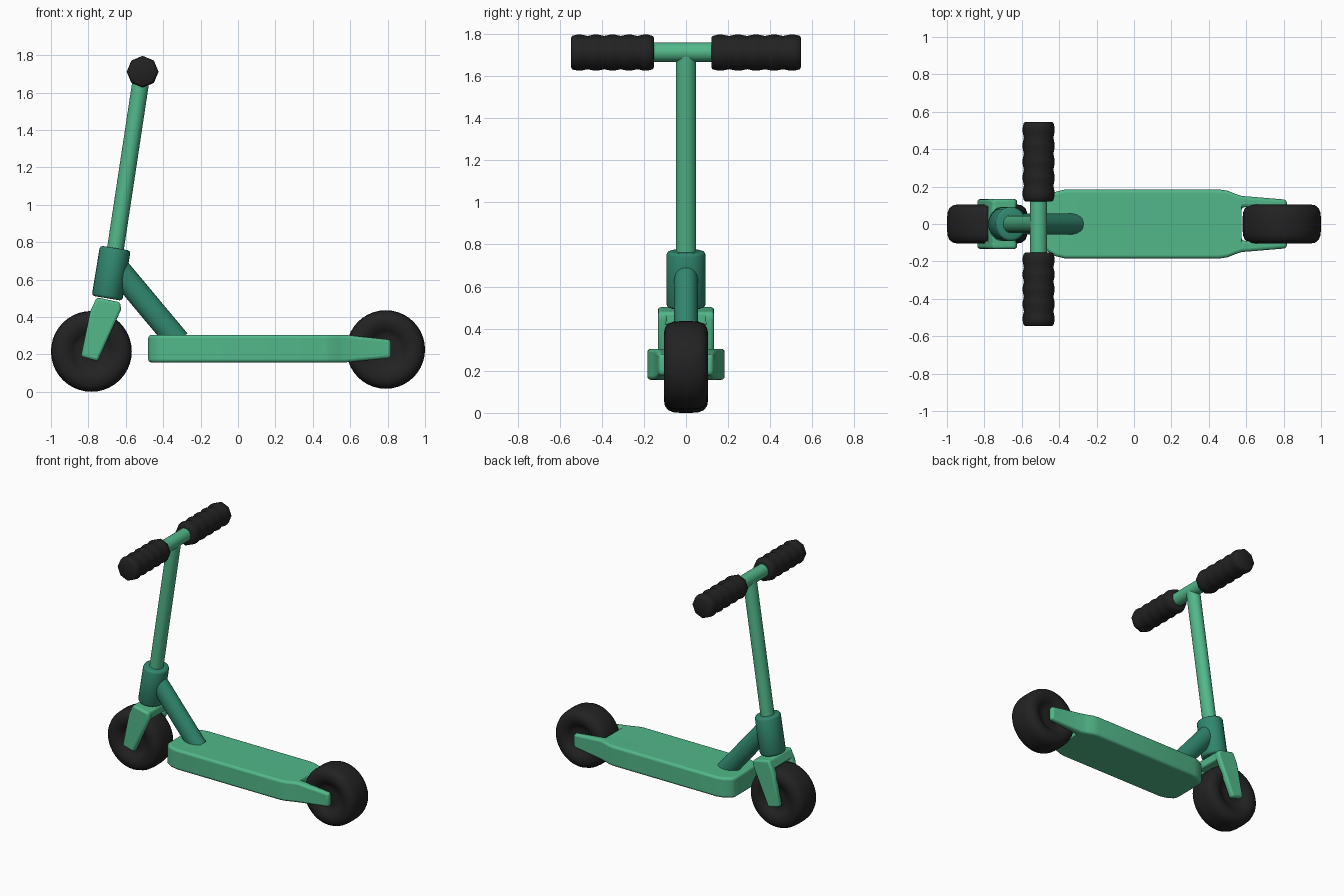
import bpy, bmesh, math
from mathutils import Vector, Matrix

if "Cube" in bpy.data.objects:
    bpy.data.objects.remove(bpy.data.objects["Cube"])


def material(name, color):
    m = bpy.data.materials.new(name)
    m.diffuse_color = (*color, 1)
    m.use_nodes = True
    m.node_tree.nodes["Principled BSDF"].inputs["Base Color"].default_value = m.diffuse_color
    return m


GREEN = material("light green", (0.084, 0.479, 0.254))
TEAL = material("dark teal", (0.03, 0.242, 0.156))
BLACK = material("rubber black", (0.016, 0.016, 0.016))


def finish(name, bm, mat, bevel=0.0, angle=40):
    bmesh.ops.recalc_face_normals(bm, faces=bm.faces)
    me = bpy.data.meshes.new(name)
    bm.to_mesh(me)
    bm.free()
    me.materials.append(mat)
    ob = bpy.data.objects.new(name, me)
    bpy.context.collection.objects.link(ob)
    if bevel:
        b = ob.modifiers.new("bevel", 'BEVEL')
        b.width, b.segments, b.limit_method = bevel, 3, 'ANGLE'
        b.angle_limit = math.radians(32)
    bpy.ops.object.select_all(action='DESELECT')
    ob.select_set(True)
    bpy.context.view_layer.objects.active = ob
    bpy.ops.object.shade_smooth_by_angle(angle=math.radians(angle))
    return ob


def lathe(name, origin, axis, profile, mat, segs=24, flat=1.0, phase=0.0, angle=50):
    """Closed turned shape: profile of (radius, height) along an axis; flat scales the side radius."""
    z = Vector(axis).normalized()
    if abs(z.y) > 0.9:
        x = Vector((1, 0, 0))
        y = z.cross(x)
    else:
        y = Vector((0, 1, 0))
        x = y.cross(z)
    o = Vector(origin)
    bm = bmesh.new()
    rings = []
    for r, h in profile:
        ring = []
        for i in range(segs):
            a = math.tau * i / segs + phase
            ring.append(bm.verts.new(o + z * h + x * (r * math.cos(a)) + y * (r * flat * math.sin(a))))
        rings.append(ring)
    for a, b in zip(rings, rings[1:]):
        for i in range(segs):
            j = (i + 1) % segs
            bm.faces.new((a[i], a[j], b[j], b[i]))
    bm.faces.new(rings[0])
    bm.faces.new(rings[-1])
    return finish(name, bm, mat, angle=angle)


def tube(name, p0, p1, r, mat, flat=1.0, round_end=0.0):
    d = Vector(p1) - Vector(p0)
    n, e = d.length, round_end
    prof = [(r, 0), (r, n)]
    if e:
        prof = [(r - e, 0), (r - e * .3, e * .3), (r, e), (r, n - e), (r - e * .3, n - e * .3), (r - e, n)]
    return lathe(name, p0, d, prof, mat, flat=flat)


def add_prism(bm, pts, y0, y1):
    """Side profile (x, z) extruded across y."""
    a = [bm.verts.new((x, y0, z)) for x, z in pts]
    b = [bm.verts.new((x, y1, z)) for x, z in pts]
    bm.faces.new(a)
    bm.faces.new(b)
    for i in range(len(pts)):
        j = (i + 1) % len(pts)
        bm.faces.new((a[i], a[j], b[j], b[i]))


# wheels: fat rounded tyre with a recessed hub
half = [(0.05, 0.072), (0.085, 0.07), (0.1, 0.082), (0.125, 0.1), (0.155, 0.105),
        (0.183, 0.1), (0.203, 0.085), (0.213, 0.06), (0.216, 0.025)]
tyre = [(r, -h) for r, h in half] + [(r, h) for r, h in reversed(half)]
for name, x, z, s in (("front_wheel", -0.784, 0.216, 1.0), ("rear_wheel", 0.79, 0.226, 0.972)):
    lathe(name, (x, 0, z), (0, 1, 0), [(r * s, h) for r, h in tyre], BLACK, segs=40)

# fork: two tapered blades and a bridge over the wheel
bm = bmesh.new()
blade = [(-0.755, 0.505), (-0.63, 0.478), (-0.625, 0.44), (-0.75, 0.163), (-0.84, 0.188), (-0.79, 0.43)]
for s in (-1, 1):
    add_prism(bm, blade, s * 0.088, s * 0.133)
add_prism(bm, [(-0.755, 0.505), (-0.63, 0.478), (-0.632, 0.415), (-0.785, 0.44)], -0.12, 0.12)
finish("fork", bm, GREEN, bevel=0.014)

# head tube, stem and brace
tube("head_tube", (-0.70, 0, 0.50), (-0.656, 0, 0.768), 0.083, TEAL, flat=1.11, round_end=0.015)
tube("stem", (-0.665, 0, 0.70), (-0.512, 0, 1.71), 0.045, GREEN, flat=1.08)
tube("brace", (-0.65, 0, 0.665), (-0.32, 0, 0.27), 0.065, TEAL, flat=0.88)

# handlebar and ribbed eight-sided grips
tube("handlebar", (-0.51, -0.25, 1.713), (-0.51, 0.25, 1.713), 0.046, GREEN)
for name, y0, s in (("left_grip", -0.152, -1), ("right_grip", 0.12, 1)):
    n = 0.546 - abs(y0)
    prof = [(0.07, 0), (0.079, 0.006)]
    for i in range(5):
        prof += [(0.085, n * (i + 0.35) / 5), (0.085, n * (i + 0.65) / 5)]
        if i < 4:
            prof.append((0.079, n * (i + 1) / 5))
    prof += [(0.08, n - 0.006), (0.07, n)]
    lathe(name, (-0.51, y0, 1.711), (0, s, 0), prof, BLACK, segs=8)

# deck: flat board that splits into two arms holding the rear wheel
bm = bmesh.new()
side = [(-0.48, 0.12), (-0.465, 0.145), (-0.42, 0.172), (-0.37, 0.184), (0.46, 0.184),
        (0.50, 0.178), (0.54, 0.162), (0.575, 0.15), (0.575, 0.09)]
left = [bm.verts.new((x, y, 0.304)) for x, y in side]
right = [bm.verts.new((x, -y, 0.304)) for x, y in side]
bm.faces.new(left + right[::-1])
for row, s in ((left, 1), (right, -1)):
    tip = [bm.verts.new((0.817, s * y, 0.304)) for y in (0.13, 0.09)]
    bm.faces.new((row[-2], tip[0], tip[1], row[-1]))
ext = bmesh.ops.extrude_face_region(bm, geom=bm.faces[:])
for g in ext["geom"]:
    if isinstance(g, bmesh.types.BMVert):
        g.co.z = 0.157
for v in bm.verts:
    if v.co.x > 0.7:
        v.co.z = 0.278 if v.co.z > 0.23 else 0.18
finish("deck", bm, GREEN, bevel=0.016)
